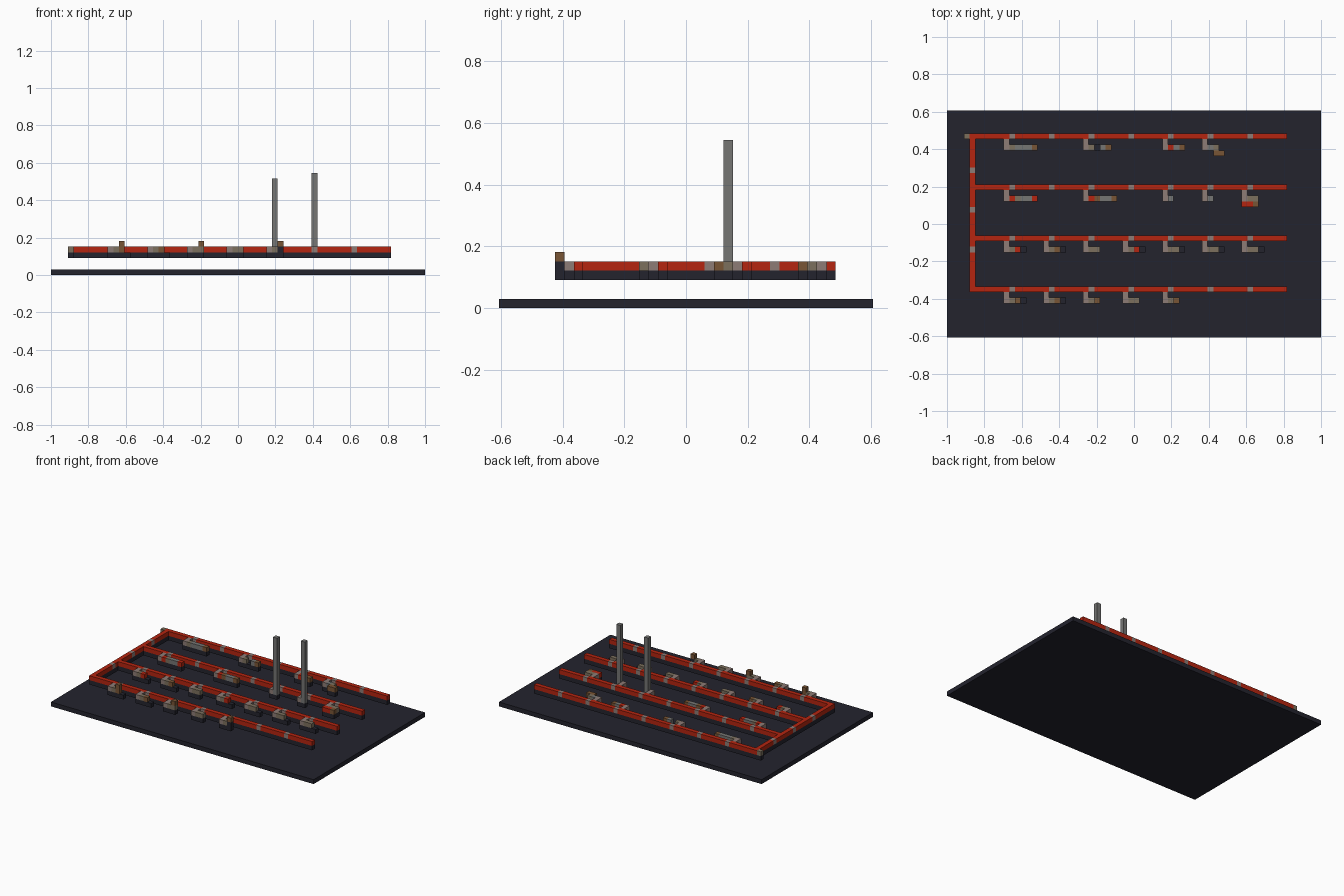
import bpy
import bmesh
from mathutils import Matrix, Vector

cube = bpy.data.objects.get("Cube")
if cube:
    bpy.data.objects.remove(cube, do_unlink=True)

# Grid of cells: columns run along +x, rows run from back to front, levels go up
COLS, ROWS = 66, 40
U = 2 / COLS


def material(name, rgb):
    m = bpy.data.materials.new(name)
    m.use_nodes = True
    color = (*rgb, 1)
    m.diffuse_color = color
    bsdf = m.node_tree.nodes["Principled BSDF"]
    bsdf.inputs["Base Color"].default_value = color
    bsdf.inputs["Roughness"].default_value = 0.9
    return m


# One letter per colour
MATS = {
    "d": material("dark slate", (0.017, 0.017, 0.027)),
    "r": material("red", (0.46, 0.018, 0.005)),
    "g": material("warm grey", (0.27, 0.20, 0.18)),
    "t": material("tan grey", (0.20, 0.16, 0.11)),
    "b": material("brown", (0.19, 0.09, 0.035)),
    "s": material("stone grey", (0.18, 0.18, 0.175)),
}
KEYS = list(MATS)


def build(name, boxes):
    """Each box is (column, row, level, columns, rows, levels, colour)."""
    bm = bmesh.new()
    for c, r, k, w, d, h, key in boxes:
        centre = Vector((c + w / 2 - COLS / 2, ROWS / 2 - r - d / 2, k + h / 2)) * U
        size = Matrix.Diagonal((w * U, d * U, h * U, 1))
        verts = bmesh.ops.create_cube(bm, size=1, matrix=Matrix.Translation(centre) @ size)["verts"]
        for f in {f for v in verts for f in v.link_faces}:
            f.material_index = KEYS.index(key)
    mesh = bpy.data.meshes.new(name)
    bm.to_mesh(mesh)
    bm.free()
    for m in MATS.values():
        mesh.materials.append(m)
    obj = bpy.data.objects.new(name, mesh)
    bpy.context.collection.objects.link(obj)
    return obj


def line(c, r, length, joints, along_x):
    """Dark support with a red line on top, broken by grey joints."""
    boxes = []
    size = (length, 1) if along_x else (1, length)
    boxes.append((c, r, 3, *size, 1, "d"))
    start = 0
    for j in joints + [length]:
        for s, n, key in ((start, j - start, "r"), (j, 1, "g")):
            if n > 0 and s < length:
                pos = (c + s, r) if along_x else (c, r + s)
                span = (n, 1) if along_x else (1, n)
                boxes.append((*pos, 4, *span, 1, key))
        start = j + 1
    return boxes


def cells(c, r, text):
    """A row of blocks; 'd' is a bare support and '.' is empty."""
    boxes = []
    for n, key in enumerate(text):
        if key != ".":
            boxes.append((c + n, r, 3, 1, 1, 1, "d"))
        if key not in ".d":
            boxes.append((c + n, r, 4, 1, 1, 1, key))
    return boxes


# Floor slab
build("floor_slab", [(0, 0, 0, COLS, ROWS, 1, "d")])

# Four long lines joined by a side line
LINES = (4, 13, 22, 31)
for n, row in enumerate(LINES):
    build(f"long_line_{n + 1}", line(5, row, 55, list(range(6, 55, 7)), True))
build("side_line", line(4, 4, 28, [6, 13, 20], False))
build("corner_block", cells(3, 4, "t"))

# Branches: start column and the blocks leading to the right
BRANCHES = {
    4: {10: "gtsssb", 24: "gtdsb", 38: "grsb", 45: "gst"},
    13: {10: "grtssr", 24: "grbssb", 38: "gs", 45: "gs", 52: "gtt"},
    22: {10: "gtrd", 17: "gtbd", 24: "gtt", 31: "gtrd", 38: "gttd", 45: "gttd", 52: "gttd"},
    31: {10: "gtbd", 17: "gtbd", 24: "gtt", 31: "gtt", 38: "gt"},
}
for row, group in BRANCHES.items():
    for col, text in group.items():
        build(f"branch_{row}_{col}", cells(col, row + 1, "g") + cells(col, row + 2, text))

# Side pieces on two branches
build("rear_hook", cells(47, 7, "bb"))
build("right_hook", cells(52, 16, "rrb"))

# Raised caps along the front row
build("raised_caps", [(12, 33, 5, 1, 1, 1, "b"), (26, 33, 5, 1, 1, 1, "b"),
                      (40, 33, 3, 1, 1, 2, "d"), (40, 33, 5, 1, 1, 1, "b")])

# Two tall posts
for name, col, top in (("left_post", 39, 17), ("right_post", 46, 18)):
    build(name, [(col, 15, 5, 1, 1, top - 5, "s")])
